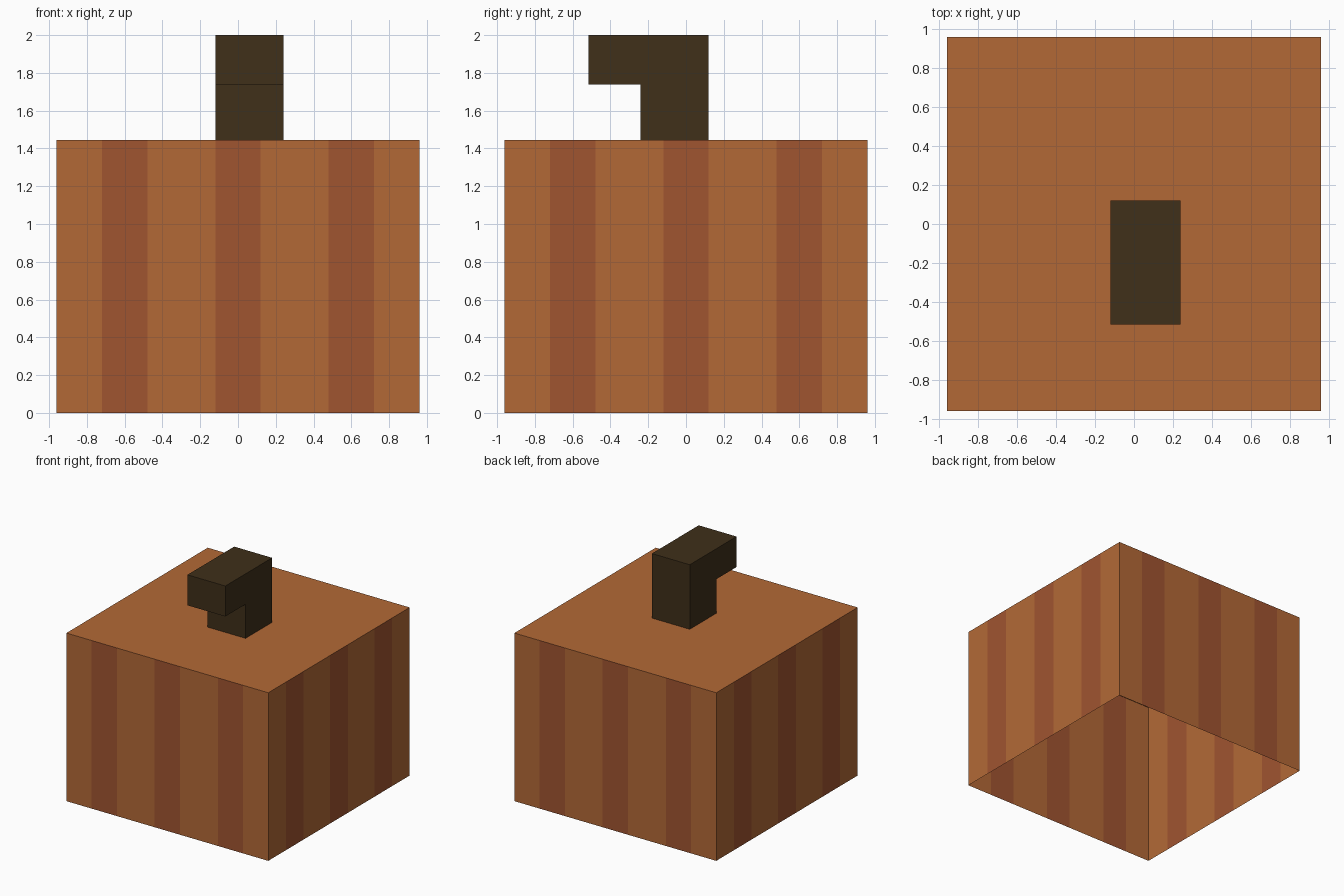
import bpy, bmesh
from mathutils import Vector, Matrix
from math import radians

if "Cube" in bpy.data.objects:
    bpy.data.objects.remove(bpy.data.objects["Cube"])

HALF, HEIGHT, TOP = 0.96, 1.445, 2.0
STRIPES = [-0.96, -0.72, -0.48, -0.12, 0.12, 0.48, 0.72]  # band starts along a side


def material(name, color):
    mat = bpy.data.materials.new(name)
    mat.diffuse_color = (*color, 1)
    mat.use_nodes = True
    mat.node_tree.nodes["Principled BSDF"].inputs["Base Color"].default_value = mat.diffuse_color
    return mat


def finish(bm, name, mats):
    mesh = bpy.data.meshes.new(name)
    bm.to_mesh(mesh)
    bm.free()
    for mat in mats:
        mesh.materials.append(mat)
    obj = bpy.data.objects.new(name, mesh)
    bpy.context.collection.objects.link(obj)
    return obj


orange = material("light_rind", (0.45, 0.141, 0.037))
rust = material("dark_rind", (0.352, 0.089, 0.030))
brown = material("stem_brown", (0.050, 0.029, 0.010))

# Body: thin striped shell, closed on top and open underneath
bm = bmesh.new()
outline = [Matrix.Rotation(radians(90 * side), 3, 'Z') @ Vector((x, -HALF, 0))
           for side in range(4) for x in STRIPES]
low = [bm.verts.new(p) for p in outline]
high = [bm.verts.new(p + Vector((0, 0, HEIGHT))) for p in outline]
count = len(outline)
for i in range(count):
    j = (i + 1) % count
    face = bm.faces.new((low[i], low[j], high[j], high[i]))
    face.material_index = i % len(STRIPES) % 2
bm.faces.new(high)
finish(bm, "striped_body", [orange, rust])

# Stem: bent profile in the side plane, extruded across x
profile = [(0.12, HEIGHT), (0.12, TOP), (-0.515, TOP), (-0.515, 1.738),
           (-0.24, 1.738), (-0.24, HEIGHT)]
bm = bmesh.new()
side = bm.faces.new([bm.verts.new((-0.12, y, z)) for y, z in profile])
new = bmesh.ops.extrude_face_region(bm, geom=[side], use_keep_orig=True)["geom"]
bmesh.ops.translate(bm, vec=(0.36, 0, 0),
                    verts=[g for g in new if isinstance(g, bmesh.types.BMVert)])
bmesh.ops.recalc_face_normals(bm, faces=bm.faces[:])
# Leave the hidden foot open where it meets the body
foot = [f for f in bm.faces if all(abs(v.co.z - HEIGHT) < 1e-4 for v in f.verts)]
bmesh.ops.delete(bm, geom=foot, context='FACES_ONLY')
finish(bm, "bent_stem", [brown])
